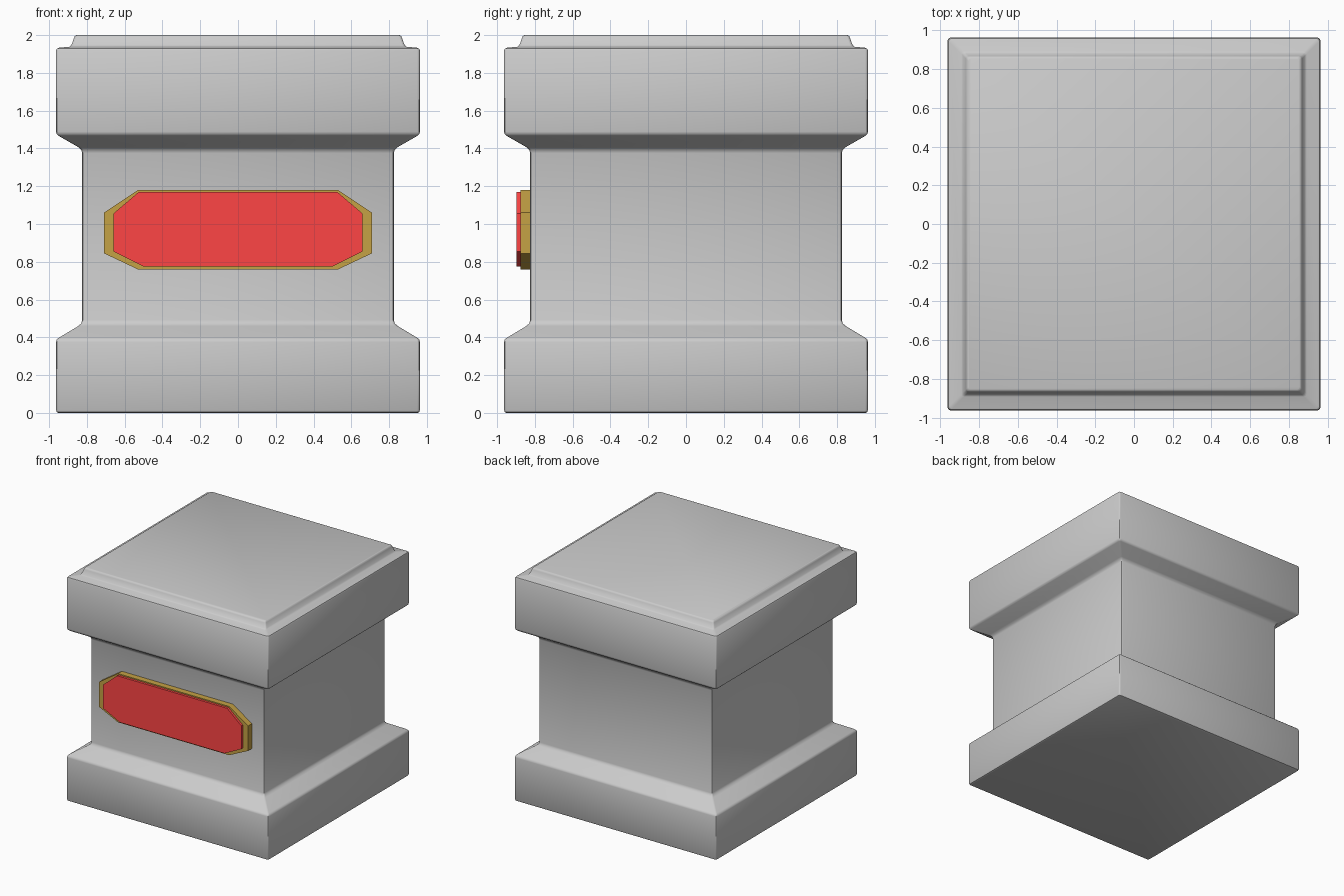
import bpy, bmesh, math

if "Cube" in bpy.data.objects:
    bpy.data.objects.remove(bpy.data.objects["Cube"])


def finish(bm, name, color=None):
    bmesh.ops.recalc_face_normals(bm, faces=bm.faces[:])
    mesh = bpy.data.meshes.new(name)
    bm.to_mesh(mesh)
    bm.free()
    obj = bpy.data.objects.new(name, mesh)
    bpy.context.collection.objects.link(obj)
    if color:
        mat = bpy.data.materials.new(name + "_colour")
        mat.diffuse_color = (*color, 1)
        mat.use_nodes = True
        mat.node_tree.nodes["Principled BSDF"].inputs["Base Color"].default_value = mat.diffuse_color
        mesh.materials.append(mat)
    return obj


def rounded_square(half, radius=0.014, steps=2):
    pts = []
    for corner in range(4):
        mid = math.radians(45 + 90 * corner)
        cx = math.copysign(half - radius, math.cos(mid))
        cy = math.copysign(half - radius, math.sin(mid))
        for i in range(steps + 1):
            a = math.radians(90 * corner + 90 * i / steps)
            pts.append((cx + radius * math.cos(a), cy + radius * math.sin(a)))
    return pts


def square_column(name, profile):
    bm = bmesh.new()
    rings = [[bm.verts.new((x, y, z)) for x, y in rounded_square(half)]
             for half, z in profile]
    for low, high in zip(rings, rings[1:]):
        for i in range(len(low)):
            j = (i + 1) % len(low)
            bm.faces.new((low[i], low[j], high[j], high[i]))
    bm.faces.new(rings[0][::-1])
    bm.faces.new(rings[-1])
    return finish(bm, name)


def plaque(name, quarter, y_back, y_front, color):
    # mirror the upper and lower right-hand corners to the left
    outline = quarter + [(-x, z) for x, z in reversed(quarter)]
    bm = bmesh.new()
    face = bm.faces.new([bm.verts.new((x, y_back, z)) for x, z in outline])
    ext = bmesh.ops.extrude_face_region(bm, geom=[face], use_keep_orig=True)
    verts = [g for g in ext["geom"] if isinstance(g, bmesh.types.BMVert)]
    bmesh.ops.translate(bm, verts=verts, vec=(0, y_front - y_back, 0))
    return finish(bm, name, color)


# Pedestal: (half width, height) from the floor to the raised top panel
pedestal = square_column("pedestal", [
    (0.951, 0), (0.959, 0.004), (0.963, 0.014),
    (0.963, 0.375), (0.960, 0.388), (0.950, 0.397),
    (0.845, 0.460), (0.830, 0.474), (0.825, 0.492),
    (0.825, 1.375), (0.830, 1.393), (0.845, 1.407),
    (0.950, 1.467), (0.960, 1.476), (0.963, 1.489),
    (0.963, 1.918), (0.959, 1.928), (0.948, 1.933),
    (0.893, 1.938), (0.882, 1.947), (0.868, 1.985),
    (0.864, 1.995), (0.855, 2.0)])
bpy.context.view_layer.objects.active = pedestal
pedestal.select_set(True)
bpy.ops.object.shade_smooth_by_angle(angle=math.radians(40))

# Front plaque: bronze frame with a raised red panel
plaque("plaque_frame", [(0.53, 1.18), (0.71, 1.06), (0.71, 0.845), (0.53, 0.76)],
       -0.82, -0.877, (0.56, 0.36, 0.06))
plaque("plaque_panel", [(0.525, 1.17), (0.66, 1.055), (0.66, 0.855), (0.50, 0.775)],
       -0.87, -0.897, (1.0, 0.06, 0.06))
